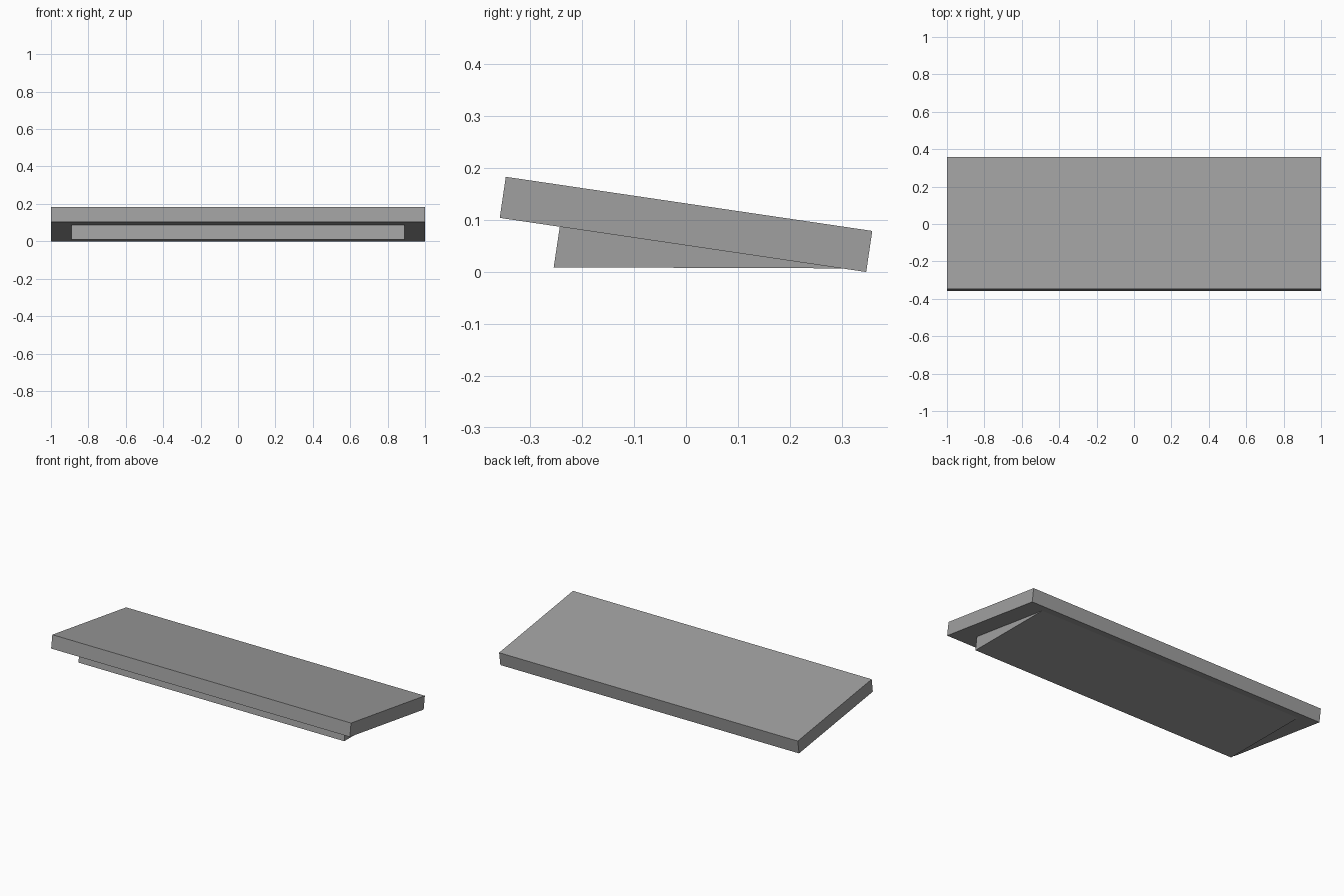
import bpy
import bmesh
import math

cube = bpy.data.objects.get("Cube")
if cube:
    bpy.data.objects.remove(cube, do_unlink=True)

grey = bpy.data.materials.new("mid grey")
grey.use_nodes = True
color = (0.35, 0.35, 0.35, 1)
grey.diffuse_color = color
grey.node_tree.nodes["Principled BSDF"].inputs["Base Color"].default_value = color


def extrude_profile(name, profile, half_width):
    """Extrude a closed (y, z) side profile evenly across x."""
    bm = bmesh.new()
    face = bm.faces.new([bm.verts.new((-half_width, y, z)) for y, z in profile])
    side = bmesh.ops.extrude_face_region(bm, geom=[face])
    verts = [v for v in side["geom"] if isinstance(v, bmesh.types.BMVert)]
    bmesh.ops.translate(bm, verts=verts, vec=(2 * half_width, 0, 0))
    bmesh.ops.recalc_face_normals(bm, faces=bm.faces)
    mesh = bpy.data.meshes.new(name)
    bm.to_mesh(mesh)
    bm.free()
    mesh.materials.append(grey)
    obj = bpy.data.objects.new(name, mesh)
    bpy.context.collection.objects.link(obj)
    return obj


# Tilted board, high at the front and resting on its back lower edge
tilt = math.radians(8.4)
length, thick = 0.714, 0.08
c, s = math.cos(tilt), math.sin(tilt)
corners = [(-length / 2, -thick / 2), (length / 2, -thick / 2),
           (length / 2, thick / 2), (-length / 2, thick / 2)]
mid_z = (length * s + thick * c) / 2
extrude_profile("board", [(u * c + v * s, mid_z - u * s + v * c) for u, v in corners], 1.0)

# Narrower wedge filling the space under the board
extrude_profile("support_wedge", [(-0.255, 0.009), (0.305, 0.007), (-0.243, 0.089)], 0.89)
